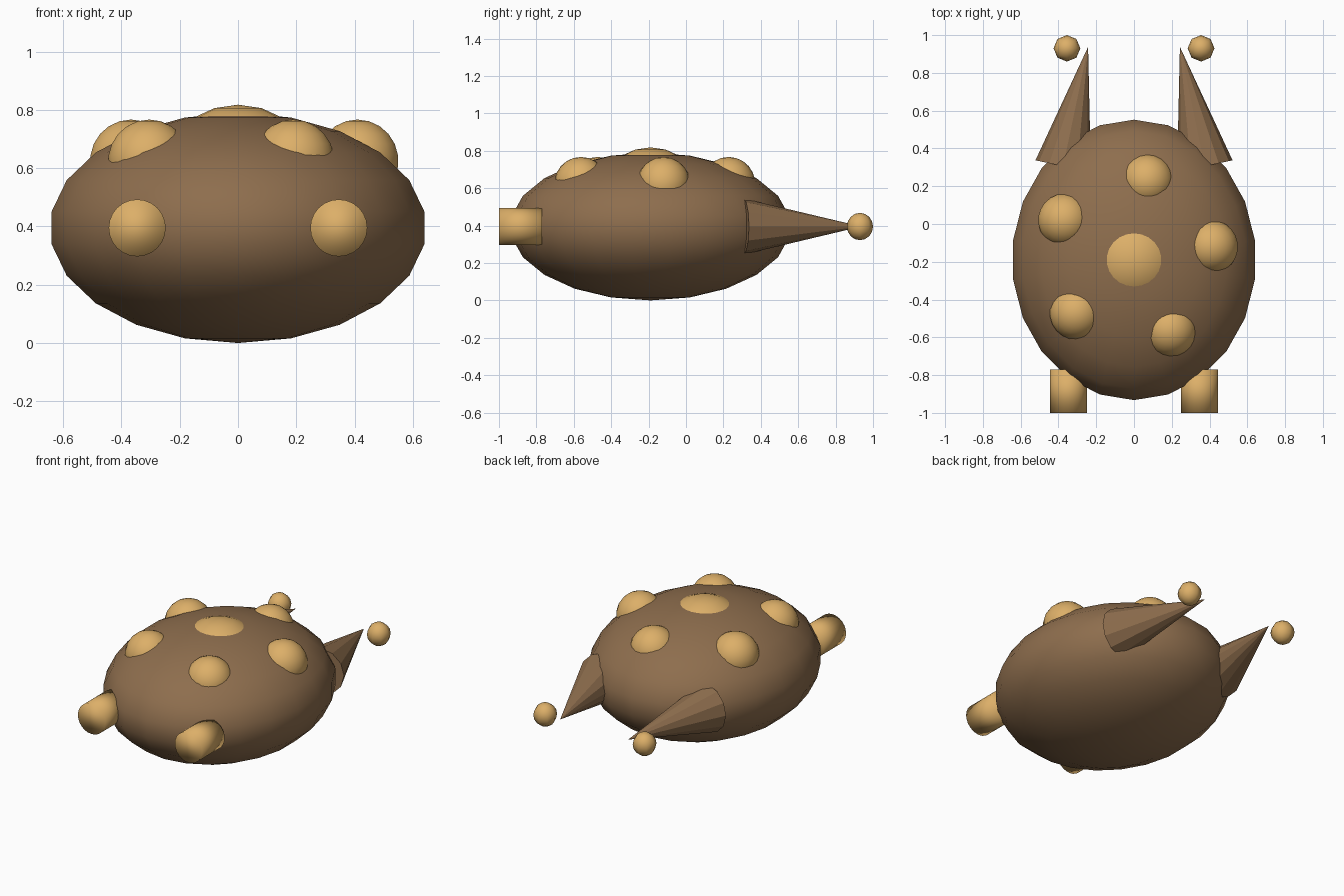
import bpy
import bmesh
from math import radians
from mathutils import Matrix, Vector

if "Cube" in bpy.data.objects:
    bpy.data.objects.remove(bpy.data.objects["Cube"])


def make_material(name, rgb):
    mat = bpy.data.materials.new(name)
    mat.use_nodes = True
    color = (*rgb, 1.0)
    mat.diffuse_color = color
    mat.node_tree.nodes["Principled BSDF"].inputs["Base Color"].default_value = color
    return mat


brown = make_material("earth brown", (0.27, 0.155, 0.075))
tan = make_material("warm tan", (0.72, 0.43, 0.14))


def finish(name, bm, mat, smooth=True):
    for face in bm.faces:
        face.smooth = smooth
    mesh = bpy.data.meshes.new(name)
    bm.to_mesh(mesh)
    bm.free()
    mesh.materials.append(mat)
    obj = bpy.data.objects.new(name, mesh)
    bpy.context.collection.objects.link(obj)
    return obj


def ball(name, center, radii, mat, segments=22, rings=11):
    bm = bmesh.new()
    bmesh.ops.create_uvsphere(bm, u_segments=segments, v_segments=rings, radius=1)
    bmesh.ops.scale(bm, vec=Vector(radii), verts=bm.verts)
    bmesh.ops.translate(bm, vec=Vector(center), verts=bm.verts)
    return finish(name, bm, mat)


def cone(name, center, r1, r2, depth, turn, mat, segments, smooth):
    # Axis runs along +y, then turns about z
    bm = bmesh.new()
    place = (Matrix.Translation(center) @ Matrix.Rotation(turn, 4, 'Z')
             @ Matrix.Rotation(radians(-90), 4, 'X'))
    bmesh.ops.create_cone(bm, cap_ends=True, segments=segments, radius1=r1,
                          radius2=r2, depth=depth, matrix=place)
    bmesh.ops.remove_doubles(bm, verts=bm.verts, dist=0.0001)
    return finish(name, bm, mat, smooth)


MID = 0.395  # height of the body's middle

# Egg-shaped body
ball("body", (0, -0.19, MID), (0.653, 0.75, MID), brown)

# Large bump on the crown and smaller bumps around it
ball("crown_bump", (0, -0.19, 0.528), (0.29, 0.29, 0.29), tan)
bumps = [(0.41, -0.12), (0.07, 0.228), (-0.367, 0.02), (-0.305, -0.472), (0.19, -0.562)]
for i, (x, y) in enumerate(bumps):
    ball(f"small_bump_{i + 1}", (x, y, 0.625), (0.142, 0.142, 0.142), tan)

# Paired parts: front stubs, rear spikes and the balls at their tips
for side, s in (("left", 1), ("right", -1)):
    cone(f"{side}_front_stub", (s * 0.346, -0.885, MID), 0.098, 0.098, 0.23, 0, tan, 24, True)
    cone(f"{side}_rear_spike", (s * 0.309, 0.622, MID), 0.15, 0, 0.645,
         s * radians(11.8), brown, 12, False)
    ball(f"{side}_tip_ball", (s * 0.355, 0.93, MID), (0.071, 0.07, 0.073), tan, 8, 8)
